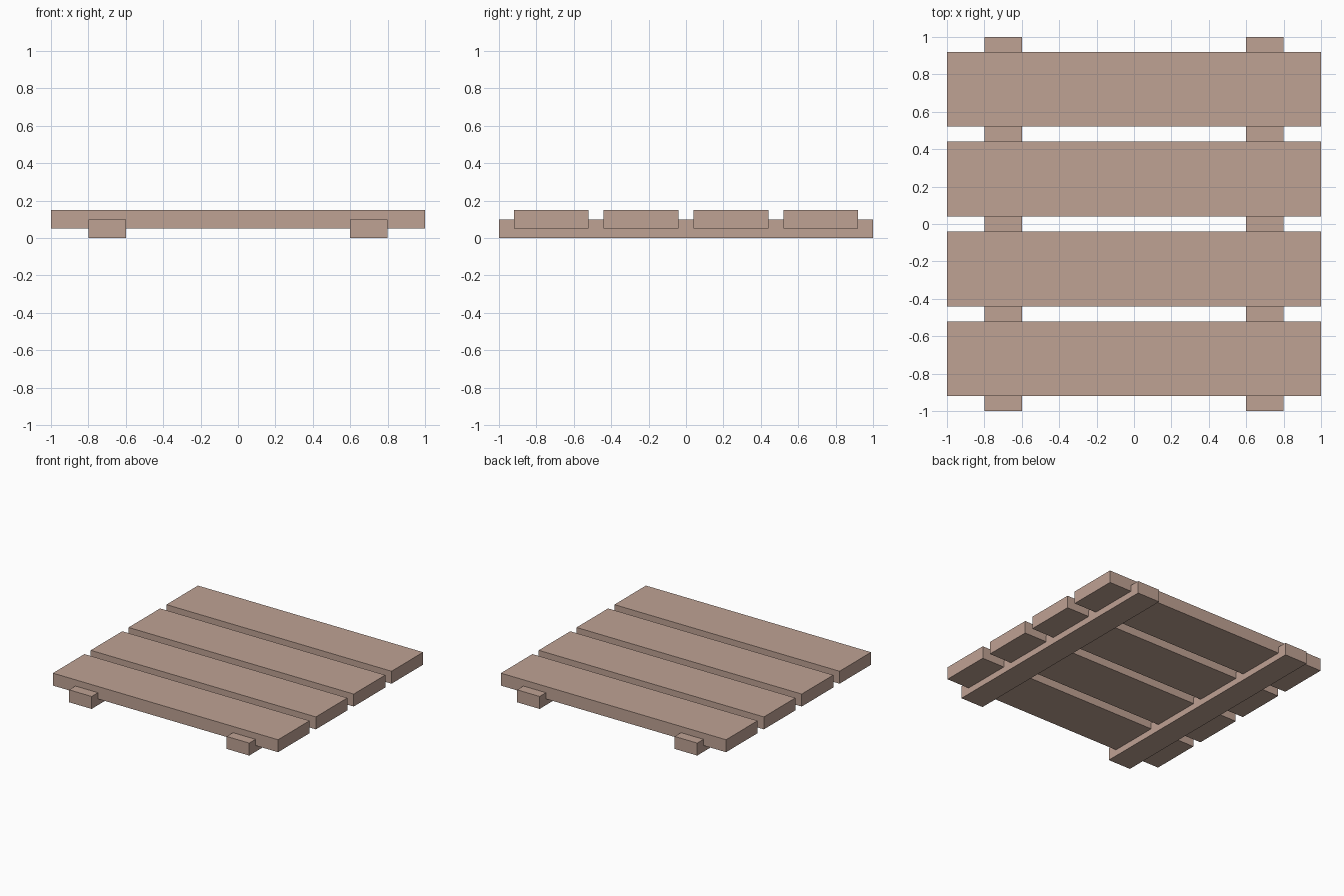
import bpy

if "Cube" in bpy.data.objects:
    bpy.data.objects.remove(bpy.data.objects["Cube"])

wood = bpy.data.materials.new("pale brown wood")
wood.diffuse_color = (0.52, 0.36, 0.295, 1.0)
wood.use_nodes = True
wood.node_tree.nodes["Principled BSDF"].inputs["Base Color"].default_value = wood.diffuse_color


def box(name, centre, size):
    """Axis-aligned wooden board."""
    bpy.ops.mesh.primitive_cube_add(size=1, location=centre)
    ob = bpy.context.object
    ob.name = name
    ob.scale = size
    bpy.ops.object.transform_apply(location=False, rotation=False, scale=True)
    ob.data.materials.append(wood)
    return ob


# Two runners from front to back, resting on the ground
for side, x in (("left", -0.7), ("right", 0.7)):
    box(f"runner_{side}", (x, 0, 0.05), (0.2, 2.0, 0.1))

# Four planks across, let halfway into the runners
for i in range(4):
    box(f"plank_{i + 1}", (0, -0.72 + 0.48 * i, 0.1), (2.0, 0.4, 0.1))
